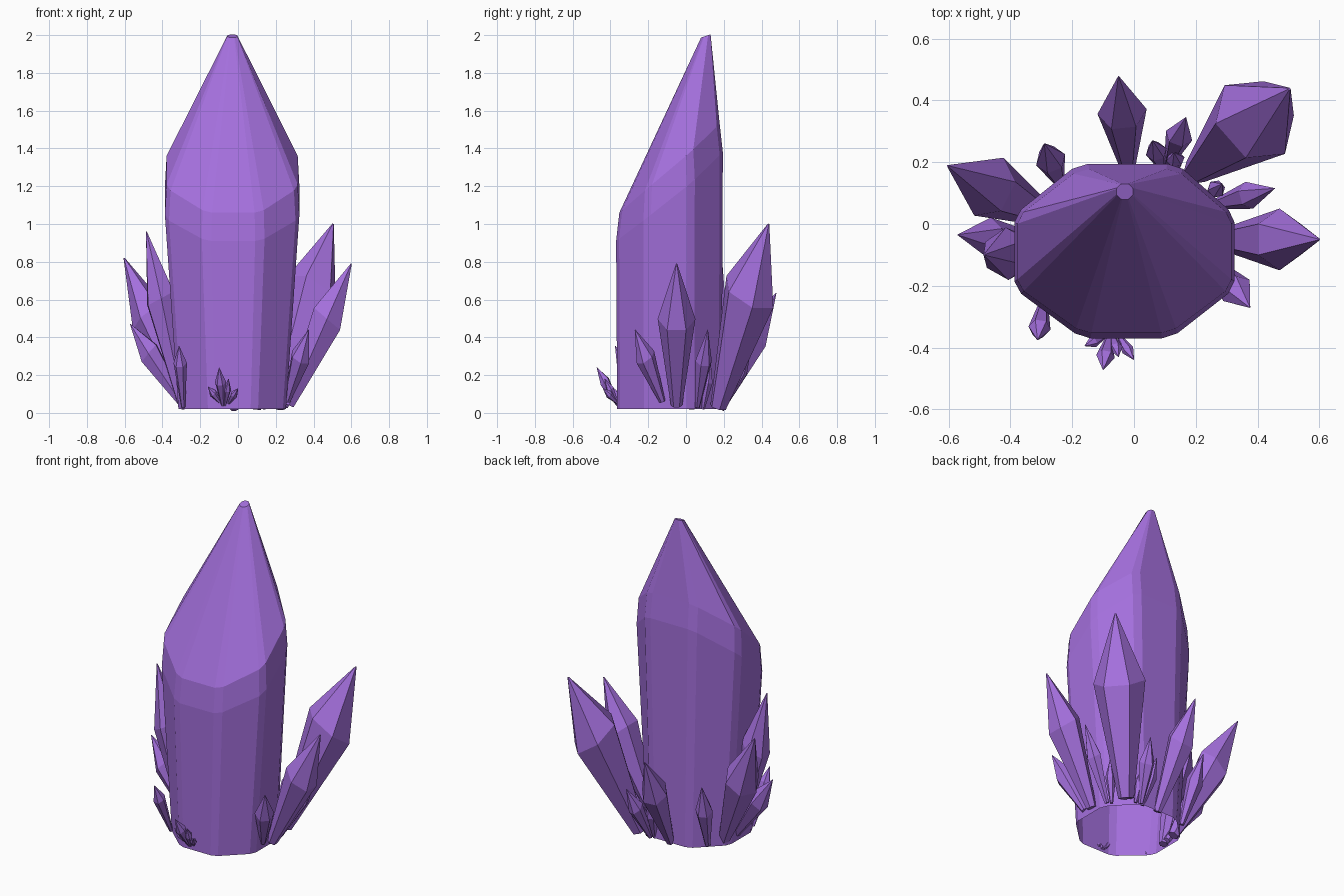
import bpy, math
from mathutils import Vector

if "Cube" in bpy.data.objects:
    bpy.data.objects.remove(bpy.data.objects["Cube"])

mat = bpy.data.materials.new("amethyst")
mat.diffuse_color = (0.37, 0.16, 0.72, 1)
mat.use_nodes = True
mat.node_tree.nodes["Principled BSDF"].inputs["Base Color"].default_value = mat.diffuse_color


def loft(name, rings, cap_bottom):
    """Skin a stack of equal-length rings; the last ring is capped."""
    n = len(rings[0])
    verts = [tuple(v) for ring in rings for v in ring]
    faces = []
    for k in range(len(rings) - 1):
        for i in range(n):
            j = (i + 1) % n
            faces.append((k * n + i, k * n + j, (k + 1) * n + j, (k + 1) * n + i))
    faces.append(tuple(range((len(rings) - 1) * n, len(rings) * n)))
    if cap_bottom:
        faces.append(tuple(reversed(range(n))))
    mesh = bpy.data.meshes.new(name)
    mesh.from_pydata(verts, [], faces)
    mesh.materials.append(mat)
    obj = bpy.data.objects.new(name, mesh)
    bpy.context.collection.objects.link(obj)
    return obj


def chamfer(ring, f=0.1):
    """Replace every corner by two points slightly along its edges."""
    out = []
    for i, p in enumerate(ring):
        out.append(p.lerp(ring[i - 1], f))
        out.append(p.lerp(ring[(i + 1) % len(ring)], f))
    return out


# Main crystal: octagonal prism, open below, with a slanted shoulder
CX, CY = -0.03, -0.085
outline = [(-0.17, -0.37), (0.12, -0.37), (0.325, -0.21), (0.325, 0.03),
           (0.14, 0.195), (-0.18, 0.195), (-0.387, 0.03), (-0.387, -0.21)]
low_z = [0.91, 0.91, 1.03, 1.22, 1.38, 1.38, 1.22, 1.03]
high_z = [1.06, 1.06, 1.19, 1.38, 1.53, 1.53, 1.38, 1.19]


def section(sx, sy, heights):
    return chamfer([Vector((CX + (x - CX) * sx, CY + (y - CY) * sy, z))
                    for (x, y), z in zip(outline, heights)])


tip = [Vector((-0.03 + (x - CX) * 0.075, 0.105 + (y - CY) * 0.09,
               1.995 + (y - CY) * 0.03)) for x, y in outline]
loft("main_crystal", [section(0.8, 0.98, [0.02] * 8), section(1, 1, low_z),
                      section(0.975, 0.94, high_z), chamfer(tip)], False)


# Side crystals: six-sided spikes, narrow at the root, widest at the shoulder
def spike(name, base, tip, r, t=0.6, root=0.3):
    base, tip = Vector(base), Vector(tip)
    axis = (tip - base).normalized()
    side = axis.cross(Vector((0, 0, 1))).normalized()
    out = axis.cross(side)
    if out.z > 0:
        out, side = -out, -side

    def ring(c, rad, slant):
        pts = []
        for i in range(6):
            a = i * math.pi / 3
            pts.append(c + side * rad * math.cos(a) + out * rad * math.sin(a)
                       - axis * slant * rad * math.sin(a))
        return pts
    loft(name, [ring(base, r * root, 0), ring(base.lerp(tip, t), r, 0.3),
                ring(tip, r * 0.03, 0)], True)


spikes = [
    ("back_right_crystal", (0.2, 0.17, 0.03), (0.503, 0.437, 1.0), 0.148, 0.63),
    ("right_crystal", (0.27, -0.05, 0.04), (0.6, -0.05, 0.79), 0.1, 0.61),
    ("back_crystal", (-0.02, 0.18, 0.02), (-0.05, 0.477, 0.635), 0.08, 0.62),
    ("left_crystal", (-0.27, 0.02, 0.03), (-0.603, 0.188, 0.82), 0.105, 0.6),
    ("tall_left_crystal", (-0.29, -0.09, 0.03), (-0.485, -0.1, 0.96), 0.085, 0.62),
    ("low_left_crystal", (-0.29, -0.06, 0.04), (-0.57, -0.035, 0.47), 0.065, 0.64),
    ("back_left_crystal", (-0.24, 0.13, 0.04), (-0.29, 0.26, 0.46), 0.05, 0.6),
    ("front_left_crystal", (-0.29, -0.24, 0.03), (-0.312, -0.375, 0.355), 0.036, 0.72),
    ("front_right_crystal", (0.26, -0.125, 0.06), (0.375, -0.27, 0.44), 0.055, 0.62),
    ("small_right_crystal", (0.25, 0.06, 0.03), (0.455, 0.115, 0.44), 0.045, 0.6),
    ("small_right_shard", (0.24, 0.09, 0.02), (0.285, 0.13, 0.27), 0.03, 0.6),
    ("small_back_crystal", (0.11, 0.19, 0.02), (0.168, 0.345, 0.36), 0.045, 0.62),
    ("small_back_shard", (0.09, 0.18, 0.02), (0.06, 0.27, 0.3), 0.035, 0.6),
    ("back_shard", (0.14, 0.18, 0.02), (0.13, 0.23, 0.22), 0.03, 0.6),
    ("front_shard_1", (-0.08, -0.36, 0.04), (-0.1, -0.472, 0.24), 0.03, 0.62),
    ("front_shard_2", (-0.09, -0.36, 0.05), (-0.16, -0.395, 0.14), 0.02, 0.6),
    ("front_shard_3", (-0.07, -0.36, 0.04), (-0.05, -0.43, 0.18), 0.022, 0.6),
    ("front_shard_4", (-0.05, -0.36, 0.05), (0.0, -0.44, 0.13), 0.02, 0.6),
]
for s in spikes:
    spike(*s)
